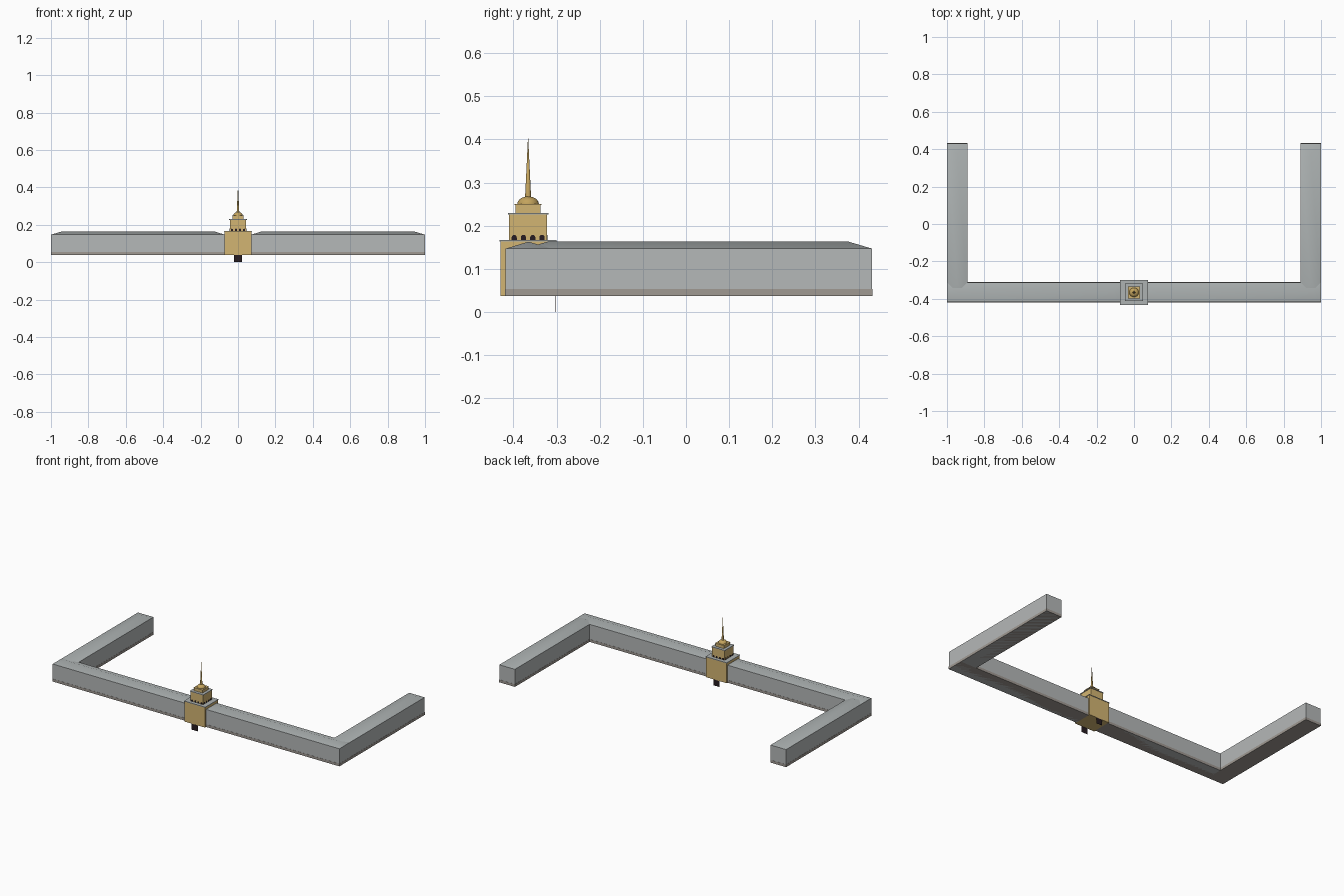
import bpy, bmesh, math
from math import radians

if "Cube" in bpy.data.objects:
    bpy.data.objects.remove(bpy.data.objects["Cube"])


def material(name, r, g, b):
    m = bpy.data.materials.new(name)
    m.use_nodes = True
    m.diffuse_color = (r, g, b, 1)
    m.node_tree.nodes["Principled BSDF"].inputs["Base Color"].default_value = (r, g, b, 1)
    return m


wall_grey = material("wall grey", 0.46, 0.48, 0.48)
roof_grey = material("roof grey", 0.42, 0.45, 0.45)
plinth_stone = material("plinth stone", 0.35, 0.32, 0.29)
ochre = material("tower ochre", 0.65, 0.46, 0.17)
gold = material("spire gold", 0.55, 0.37, 0.11)
dark = material("dark opening", 0.02, 0.012, 0.015)

GROUND, PLINTH, EAVE, RIDGE = 0.037, 0.053, 0.147, 0.163
TOWER_Y = -0.366


def finish(bm, name, mat, smooth=False):
    bmesh.ops.recalc_face_normals(bm, faces=bm.faces)
    mesh = bpy.data.meshes.new(name)
    bm.to_mesh(mesh)
    bm.free()
    mesh.materials.append(mat)
    ob = bpy.data.objects.new(name, mesh)
    bpy.context.collection.objects.link(ob)
    if smooth:
        bpy.ops.object.select_all(action="DESELECT")
        ob.select_set(True)
        bpy.context.view_layer.objects.active = ob
        bpy.ops.object.shade_smooth_by_angle(angle=radians(40))
    return ob


def box(name, x0, x1, y0, y1, z0, z1, mat):
    bm = bmesh.new()
    bmesh.ops.create_cube(bm, size=1)
    for v in bm.verts:
        v.co = (x1 if v.co.x > 0 else x0, y1 if v.co.y > 0 else y0, z1 if v.co.z > 0 else z0)
    return finish(bm, name, mat)


def tier(name, half_x, half_y, z0, z1, mat):
    return box(name, -half_x, half_x, TOWER_Y - half_y, TOWER_Y + half_y, z0, z1, mat)


def hip_roof(name, x0, x1, y0, y1):
    # Four eave corners and a ridge inset by half the narrow side
    bm = bmesh.new()
    w = min(x1 - x0, y1 - y0) / 2
    a, b, c, d = [bm.verts.new((x, y, EAVE)) for x, y in ((x0, y0), (x1, y0), (x1, y1), (x0, y1))]
    p = bm.verts.new((x0 + w, y0 + w, RIDGE))
    q = bm.verts.new((x1 - w, y1 - w, RIDGE))
    if x1 - x0 > y1 - y0:
        faces = (a, b, q, p), (c, d, p, q), (b, c, q), (d, a, p)
    else:
        faces = (b, c, q, p), (d, a, p, q), (a, b, p), (c, d, q)
    for f in faces + ((d, c, b, a),):
        bm.faces.new(f)
    return finish(bm, name, roof_grey, True)


def block(name, x0, x1, y0, y1):
    e = 0.001
    box(name + "_walls", x0, x1, y0, y1, GROUND, EAVE, wall_grey)
    box(name + "_plinth", x0 - e, x1 + e, y0 - e, y1 + e, GROUND, PLINTH, plinth_stone)
    hip_roof(name + "_roof", x0, x1, y0, y1)


def lathe(name, profile, sides, mat):
    bm = bmesh.new()
    verts = [bm.verts.new((r, 0, z)) for r, z in profile]
    edges = [bm.edges.new(pair) for pair in zip(verts, verts[1:])]
    bmesh.ops.spin(bm, geom=verts + edges, axis=(0, 0, 1), cent=(0, 0, 0),
                   angle=math.tau, steps=sides)
    bmesh.ops.remove_doubles(bm, verts=bm.verts, dist=0.00005)
    bmesh.ops.translate(bm, verts=bm.verts, vec=(0, TOWER_Y, 0))
    return finish(bm, name, mat, True)


def arch(name, turn, along, out):
    # Thin round-headed opening on one side of the upper tier
    r, z0, spring, depth = 0.006, 0.167, 0.173, 0.003
    bm = bmesh.new()
    pts = [(-r, z0), (r, z0)]
    pts += [(r * math.cos(t), spring + r * math.sin(t))
            for t in (math.pi * i / 6 for i in range(7))]
    face = bm.faces.new([bm.verts.new((along + x, -out, z)) for x, z in pts])
    new = bmesh.ops.extrude_face_region(bm, geom=[face])["geom"]
    bmesh.ops.translate(bm, vec=(0, depth, 0),
                        verts=[v for v in new if isinstance(v, bmesh.types.BMVert)])
    ob = finish(bm, name, dark)
    ob.location.y = TOWER_Y
    ob.rotation_euler.z = turn


# Main range and side wings, each side of the tower
for side, s in (("left", 1), ("right", -1)):
    x0, x1 = sorted((s * 0.07, s * 0.999))
    block(side + "_range", x0, x1, -0.418, -0.312)
    x0, x1 = sorted((s * 0.891, s * 0.999))
    block(side + "_wing", x0, x1, -0.375, 0.431)

# Gate tower body and its grey ledge
tier("tower_body", 0.071, 0.064, GROUND, 0.163, ochre)
tier("tower_ledge", 0.074, 0.066, 0.163, 0.167, roof_grey)

# Gate openings front and back
for name, y in (("front_gate", TOWER_Y - 0.0645), ("back_gate", TOWER_Y + 0.0635)):
    box(name, -0.021, 0.021, y, y + 0.001, 0, GROUND, dark)

# Stepped upper tiers
tier("upper_tier", 0.044, 0.044, 0.167, 0.226, ochre)
tier("upper_cornice", 0.047, 0.047, 0.226, 0.23, roof_grey)
tier("lantern", 0.029, 0.029, 0.23, 0.249, ochre)
tier("lantern_cornice", 0.031, 0.031, 0.248, 0.25, ochre)

for side in range(4):
    for i in range(4):
        arch("tier_arch", side * math.pi / 2, (i - 1.5) * 0.0215, 0.0447)

# Dome and spire
dome = [(0.025 * math.cos(t), 0.25 + 0.018 * math.sin(t))
        for t in (math.pi / 2 * i / 8 for i in range(9))]
lathe("dome", dome, 24, gold)
lathe("spire", [(0.0075, 0.264), (0.0065, 0.275), (0, 0.41)], 12, gold)
